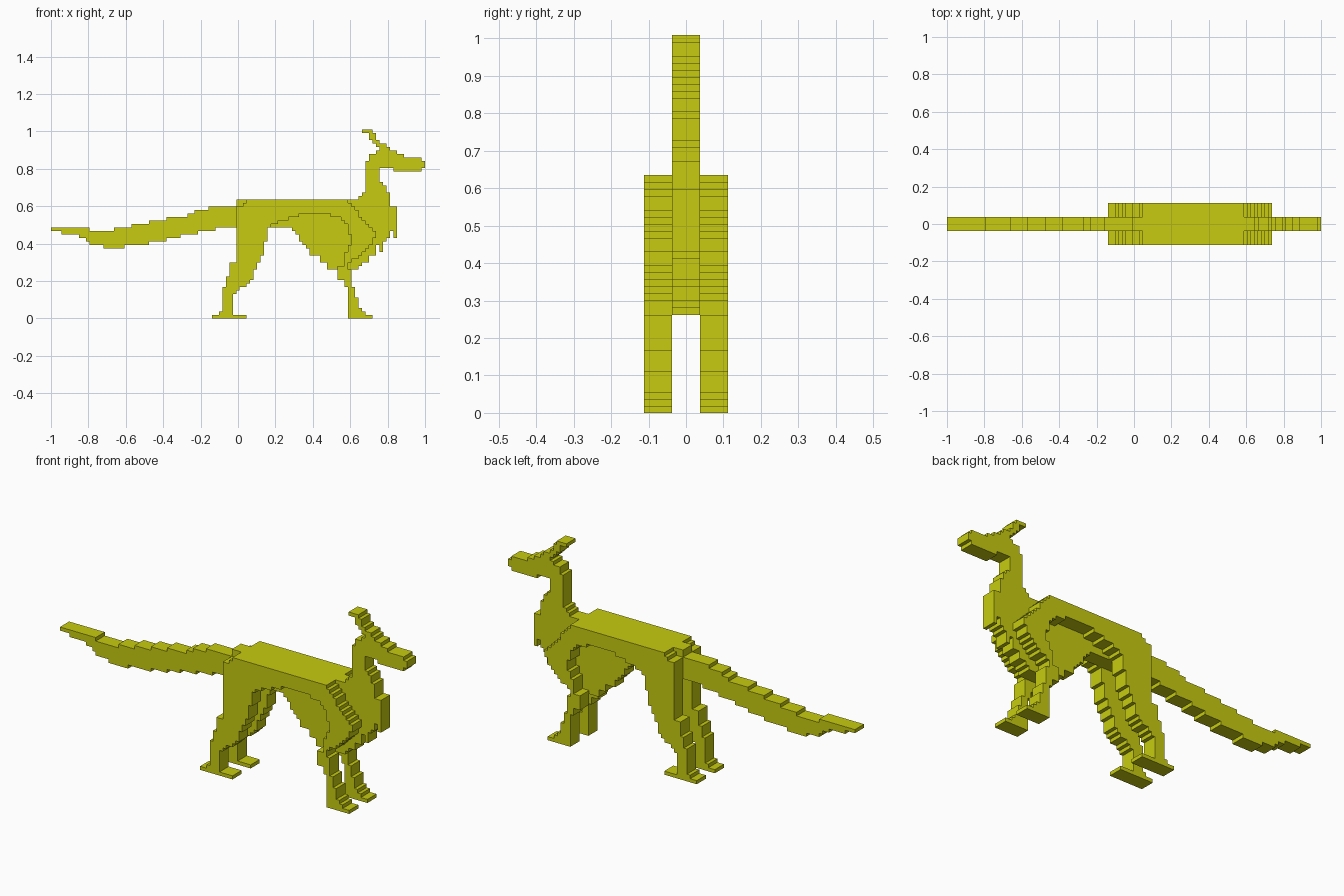
import bpy, bmesh

STEP = 2 / 107          # size of one stair step
INNER, OUTER = 2 * STEP, 6 * STEP   # half thickness of middle slab, outer face of legs

coat = bpy.data.materials.new("olive yellow")
coat.diffuse_color = (0.57, 0.6, 0.005, 1)


def inside(x, z, pts):
    """Even-odd test of a point against a side-view outline."""
    hit = False
    for (x1, z1), (x2, z2) in zip(pts, pts[1:] + pts[:1]):
        if (z1 > z) != (z2 > z) and x < x1 + (z - z1) * (x2 - x1) / (z2 - z1):
            hit = not hit
    return hit


def stepped_slab(name, outlines, y0, y1):
    """Turn outlines into a stair-stepped profile and extrude it from y0 to y1."""
    bm = bmesh.new()
    for i in range(107):
        for j in range(54):
            x, z = -1 + i * STEP, j * STEP
            if any(inside(x + STEP / 2, z + STEP / 2, o) for o in outlines):
                bm.faces.new([bm.verts.new((x + a * STEP, y0, z + b * STEP))
                              for a, b in ((0, 0), (1, 0), (1, 1), (0, 1))])
    bmesh.ops.remove_doubles(bm, verts=bm.verts, dist=STEP / 10)
    bmesh.ops.dissolve_limit(bm, angle_limit=0.02, verts=bm.verts, edges=bm.edges)
    ext = bmesh.ops.extrude_face_region(bm, geom=bm.faces[:], use_keep_orig=True)
    moved = [g for g in ext["geom"] if isinstance(g, bmesh.types.BMVert)]
    bmesh.ops.translate(bm, verts=moved, vec=(0, y1 - y0, 0))
    bmesh.ops.recalc_face_normals(bm, faces=bm.faces)
    mesh = bpy.data.meshes.new(name)
    bm.to_mesh(mesh)
    bm.free()
    mesh.materials.append(coat)
    obj = bpy.data.objects.new(name, mesh)
    bpy.context.collection.objects.link(obj)
    return obj


# Side-view outlines (x, z)
tail = [(-1.01, .487), (-.80, .487), (-.80, .468), (-.66, .468), (-.66, .487),
        (-.57, .487), (-.57, .505), (-.475, .505), (-.475, .525), (-.385, .525),
        (-.385, .545), (-.27, .545), (-.27, .562), (-.235, .562), (-.235, .58),
        (-.16, .58), (-.16, .6), (-.009, .605), (-.009, .487), (-.115, .487),
        (-.115, .468), (-.215, .468), (-.215, .449), (-.31, .449), (-.31, .43),
        (-.39, .43), (-.39, .411), (-.48, .411), (-.48, .393), (-.6, .393),
        (-.6, .374), (-.72, .374), (-.72, .393), (-.79, .393), (-.79, .411),
        (-.835, .43), (-.88, .449), (-.94, .449), (-.94, .468), (-1.01, .468)]

torso = [(-.009, .636), (.645, .636), (.68, .69), (.76, .69), (.78, .7), (.81, .655),
         (.81, .605), (.845, .605), (.845, .435), (.827, .435), (.827, .46), (.808, .46),
         (.808, .43), (.79, .43), (.79, .41), (.77, .41), (.77, .36), (.752, .36),
         (.752, .385), (.733, .385), (.733, .34), (.71, .34), (.69, .3), (.66, .3),
         (.64, .262), (.54, .262), (.475, .265), (.475, .3), (.43, .3), (.43, .34),
         (.39, .34), (.39, .38), (.36, .38), (.33, .43), (.28, .487), (-.009, .487)]

neck_and_head = [(.68, .66), (.68, .83), (.7, .84), (.7, .88), (.74, .88), (.752, .91),
                 (.79, .93), (.81, .905), (.85, .9), (.85, .88), (.88, .88), (.88, .86),
                 (.98, .86), (.98, .85), (1.01, .85), (1.01, .81), (.98, .81),
                 (.98, .788), (.827, .788), (.827, .81), (.752, .81), (.752, .74),
                 (.77, .73), (.8, .69), (.8, .65)]

ear = [(.66, 1.02), (.715, 1.02), (.735, .97), (.77, .94), (.81, .9), (.76, .88),
       (.755, .91), (.725, .935), (.7, .97), (.695, .991), (.66, .991)]

haunch_and_hind_leg = [(-.009, .6), (.015, .6), (.06, .636), (.35, .636), (.35, .565),
                       (.28, .535), (.2, .51), (.17, .487), (.15, .41), (.135, .36),
                       (.12, .3), (.1, .28), (.08, .22), (.055, .19), (.02, .165),
                       (-.03, .13), (-.03, .019), (.056, .019), (.056, 0), (-.14, 0),
                       (-.14, .019), (-.1, .019), (-.1, .037), (-.085, .037), (-.085, .17),
                       (-.065, .17), (-.065, .225), (-.047, .225), (-.047, .3), (-.009, .3)]

shoulder_and_front_leg = [(.35, .636), (.58, .636), (.62, .6), (.66, .53), (.7, .49),
                          (.735, .46), (.735, .43), (.7, .38), (.66, .34), (.61, .31),
                          (.59, .285), (.605, .25), (.605, .17), (.625, .17), (.625, .11),
                          (.645, .11), (.645, .055), (.68, .037), (.68, .019), (.715, .019),
                          (.715, 0), (.59, 0), (.59, .165), (.57, .165), (.57, .205),
                          (.535, .21), (.535, .27), (.575, .3), (.58, .36), (.605, .4),
                          (.605, .43), (.58, .5), (.54, .54), (.46, .565), (.35, .565)]

# Thin middle slab: tail, then body with neck, head and ear
stepped_slab("tail", [tail], -INNER, INNER)
stepped_slab("body_and_head", [torso, neck_and_head, ear], -INNER, INNER)

# Flank with front and hind leg on each side
for side, s in (("right", -1), ("left", 1)):
    stepped_slab(side + "_flank_and_legs",
                 [haunch_and_hind_leg, shoulder_and_front_leg], s * INNER, s * OUTER)
